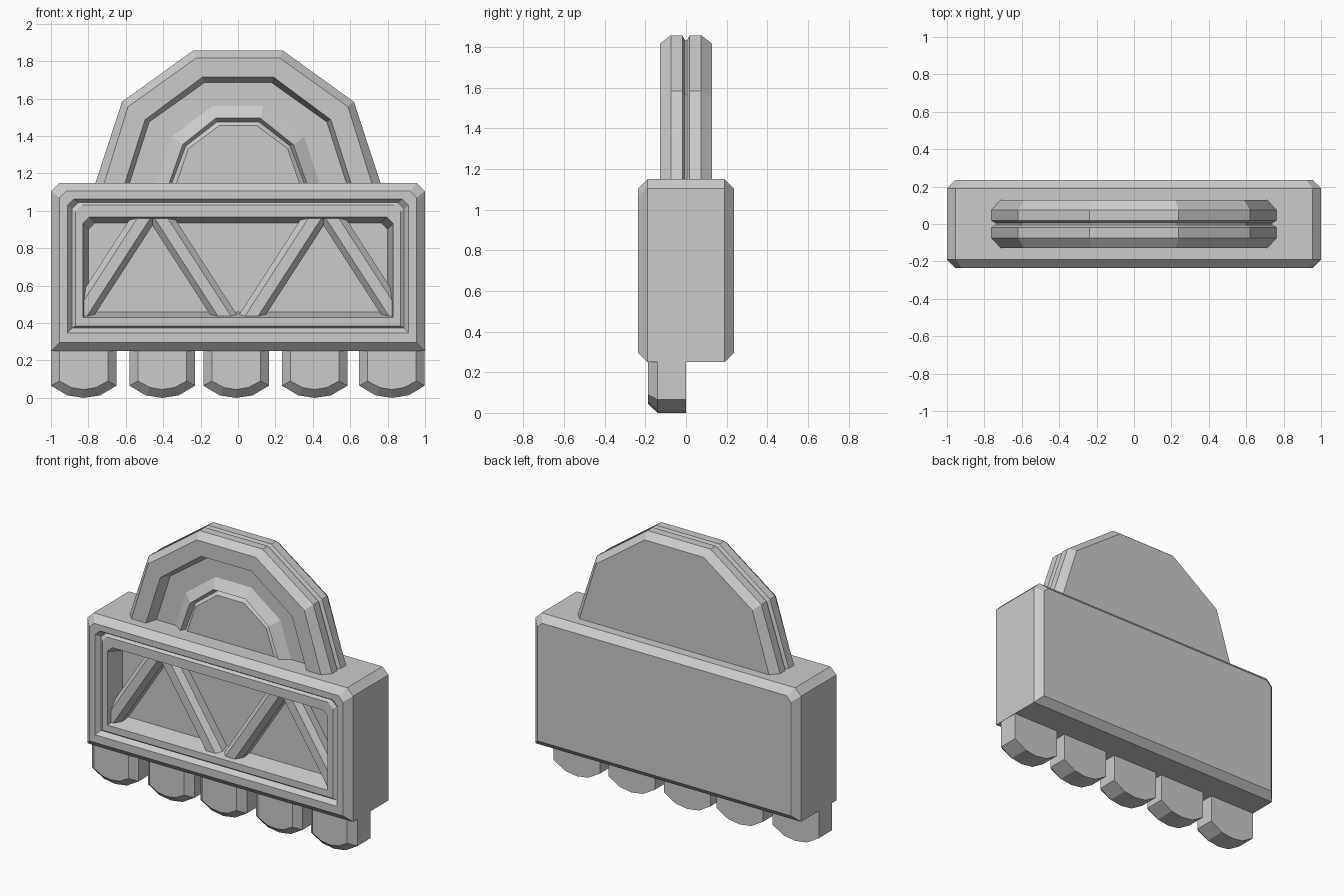
import bpy
import bmesh

cube = bpy.data.objects.get("Cube")
if cube:
    bpy.data.objects.remove(cube, do_unlink=True)

grey = bpy.data.materials.new("plain_grey")
grey.use_nodes = True
colour = (0.6, 0.6, 0.6, 1)
grey.diffuse_color = colour
grey.node_tree.nodes["Principled BSDF"].inputs["Base Color"].default_value = colour


def loft(name, rings):
    """Skin a stack of (y, outline) rings and cap both ends."""
    bm = bmesh.new()
    loops = [[bm.verts.new((x, y, z)) for x, z in outline] for y, outline in rings]
    for a, b in zip(loops, loops[1:]):
        for i in range(len(a)):
            j = (i + 1) % len(a)
            bm.faces.new((a[i], a[j], b[j], b[i]))
    bm.faces.new(loops[0])
    bm.faces.new(loops[-1])
    bmesh.ops.recalc_face_normals(bm, faces=bm.faces)
    mesh = bpy.data.meshes.new(name)
    bm.to_mesh(mesh)
    bm.free()
    mesh.materials.append(grey)
    obj = bpy.data.objects.new(name, mesh)
    bpy.context.collection.objects.link(obj)
    return obj


def symmetric(right):
    """Complete an outline from its right half."""
    return right + [(-x, z) for x, z in reversed(right)]


def panel(w, bottom, top, c):
    """Rectangle with clipped upper corners."""
    return symmetric([(w, bottom), (w, top - c), (w - c, top)])


def arch(base, shoulder, shoulder_z, crown, crown_z):
    return symmetric([(base, 1.1), (shoulder, shoulder_z), (crown, crown_z)])


# Main box: bevelled shell, front groove, inner frame and recessed floor
loft("main_box", [
    (0.235, panel(0.955, 0.295, 1.105, 0.035)),
    (0.19, panel(1.0, 0.25, 1.15, 0.045)),
    (-0.19, panel(1.0, 0.25, 1.15, 0.045)),
    (-0.235, panel(0.955, 0.295, 1.105, 0.035)),
    (-0.235, panel(0.912, 0.348, 1.064, 0.035)),
    (-0.205, panel(0.888, 0.373, 1.045, 0.035)),
    (-0.22, panel(0.868, 0.385, 1.03, 0.035)),
    (-0.22, panel(0.83, 0.43, 0.967, 0.035)),
    (-0.1, panel(0.80, 0.46, 0.936, 0.035)),
])

# Zigzag braces in the recess, mirrored left and right
LOW, HIGH = 0.41, 0.99


def brace_outline(x_low, x_high, w):
    return [(x_low - w, LOW), (x_low + w, LOW), (x_high + w, HIGH), (x_high - w, HIGH)]


for side, sign in (("left", 1), ("right", -1)):
    for part, x_low, x_high in (("inner", 0.055, 0.43), ("outer", 0.86, 0.485)):
        a, b = sign * x_low, sign * x_high
        loft(f"{side}_{part}_brace", [
            (-0.09, brace_outline(a, b, 0.072)),
            (-0.155, brace_outline(a, b, 0.072)),
            (-0.19, brace_outline(a, b, 0.035)),
        ])

# Arched top: two plates split by a thin groove, with a stepped front
outer = arch(0.778, 0.62, 1.583, 0.238, 1.858)
outer_face = arch(0.73, 0.588, 1.556, 0.222, 1.818)
groove = arch(0.755, 0.60, 1.566, 0.23, 1.836)
loft("arched_top", [
    (0.127, outer_face),
    (0.075, outer),
    (0.018, outer),
    (0.006, groove),
    (-0.006, groove),
    (-0.018, outer),
    (-0.075, outer),
    (-0.127, outer_face),
    (-0.127, arch(0.62, 0.497, 1.487, 0.19, 1.715)),
    (-0.05, arch(0.595, 0.475, 1.475, 0.18, 1.685)),
    (-0.05, arch(0.45, 0.355, 1.396, 0.135, 1.56)),
    (-0.095, arch(0.385, 0.295, 1.355, 0.12, 1.495)),
    (-0.06, arch(0.372, 0.28, 1.345, 0.113, 1.475)),
    (-0.078, arch(0.345, 0.265, 1.333, 0.10, 1.455)),
])


# Row of rounded feet
def foot_outline(cx, w, corner, mid, low):
    pts = [(w, 0.27), (w, corner), (w * 0.5, mid)]
    return [(cx + x, z) for x, z in pts + [(0, low)] + [(-x, z) for x, z in reversed(pts)]]


for i, cx in enumerate((-0.825, -0.405, -0.01, 0.41, 0.823)):
    loft(f"foot_{i + 1}", [
        (0, foot_outline(cx, 0.175, 0.065, 0.013, 0)),
        (-0.14, foot_outline(cx, 0.175, 0.065, 0.013, 0)),
        (-0.187, foot_outline(cx, 0.13, 0.09, 0.055, 0.045)),
    ])
